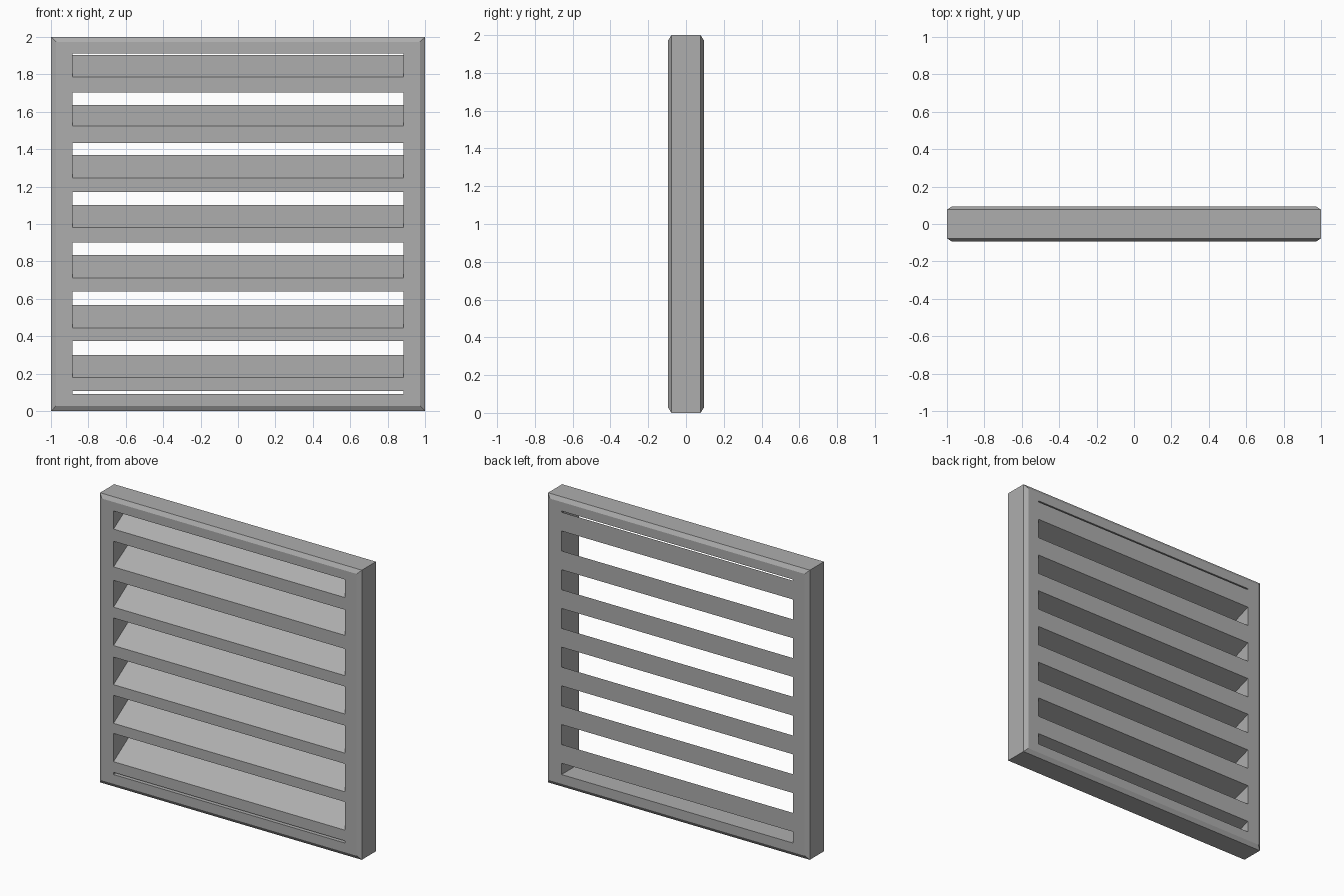
import bpy
import bmesh

if "Cube" in bpy.data.objects:
    bpy.data.objects.remove(bpy.data.objects["Cube"])

Y_FACE, Y_RIM, CHAMFER = 0.094, 0.077, 0.027
OPEN_X, OPEN_LOW, OPEN_HIGH = 0.885, 0.091, 1.911

grey = bpy.data.materials.new("dark_grey")
grey.diffuse_color = (0.42, 0.42, 0.42, 1)
grey.use_nodes = True
grey.node_tree.nodes["Principled BSDF"].inputs["Base Color"].default_value = grey.diffuse_color


def add_mesh(name, verts, faces):
    mesh = bpy.data.meshes.new(name)
    bm = bmesh.new()
    bverts = [bm.verts.new(v) for v in verts]
    for f in faces:
        bm.faces.new([bverts[i] for i in f])
    bmesh.ops.recalc_face_normals(bm, faces=bm.faces)
    bm.to_mesh(mesh)
    bm.free()
    mesh.materials.append(grey)
    obj = bpy.data.objects.new(name, mesh)
    bpy.context.collection.objects.link(obj)


def ring(half_x, low, high, y):
    return [(-half_x, y, low), (half_x, y, low), (half_x, y, high), (-half_x, y, high)]


# Chamfered outer frame: rectangular rings swept around its cross-section
c = CHAMFER
rings = [
    ring(OPEN_X, OPEN_LOW, OPEN_HIGH, -Y_FACE),
    ring(1 - c, c, 2 - c, -Y_FACE),
    ring(1, 0, 2, -Y_RIM),
    ring(1, 0, 2, Y_RIM),
    ring(1 - c, c, 2 - c, Y_FACE),
    ring(OPEN_X, OPEN_LOW, OPEN_HIGH, Y_FACE),
]
faces = []
for i in range(6):
    a, b = i * 4, (i + 1) % 6 * 4
    for k in range(4):
        n = (k + 1) % 4
        faces.append((a + k, a + n, b + n, b + k))
add_mesh("outer_frame", [v for r in rings for v in r], faces)

# Sloping louvre slats, thicker at the back: front edge (bottom, top) heights
front_edges = [(0.106, 0.180), (0.375, 0.445), (0.638, 0.712), (0.902, 0.982),
               (1.172, 1.247), (1.432, 1.525), (1.702, 1.786)]
for i, (low, high) in enumerate(front_edges):
    back_high = 0.299 + 0.2673 * i
    back_low = back_high - 0.13
    profile = [(-Y_FACE, low), (Y_FACE, back_low), (Y_FACE, back_high), (-Y_FACE, high)]
    verts = [(x, y, z) for x in (-OPEN_X, OPEN_X) for y, z in profile]
    faces = [(0, 1, 2, 3), (4, 5, 6, 7)]
    faces += [(k, (k + 1) % 4, (k + 1) % 4 + 4, k + 4) for k in range(4)]
    add_mesh(f"louvre_slat_{i + 1}", verts, faces)
